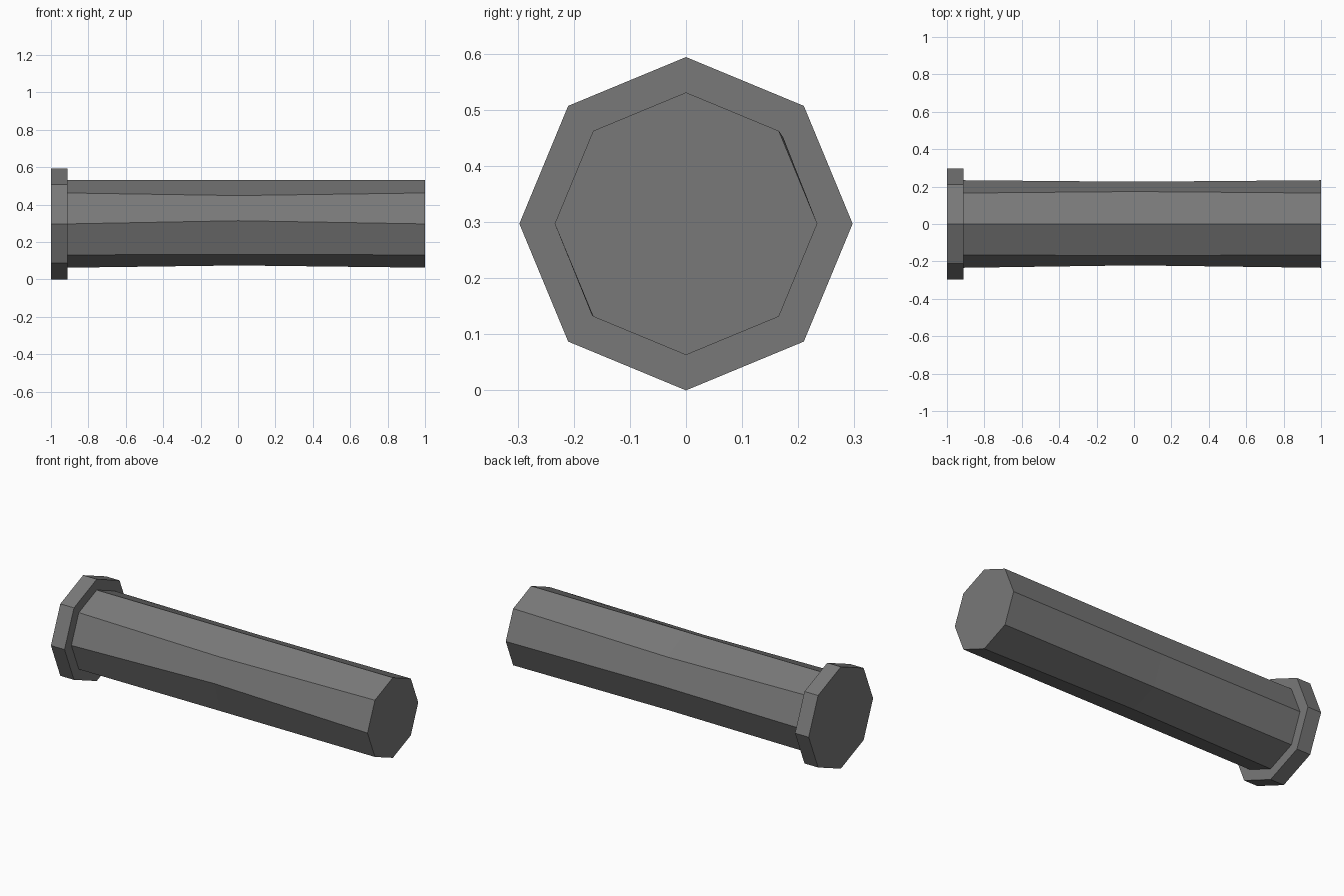
import bpy, bmesh, math

if "Cube" in bpy.data.objects:
    bpy.data.objects.remove(bpy.data.objects["Cube"])

RADIUS = 0.297      # collar radius, also the height of the axis
SHAFT_R = 0.234
COLLAR_X = -0.912

steel = bpy.data.materials.new("dark_grey_metal")
steel.diffuse_color = (0.19, 0.19, 0.19, 1)
steel.use_nodes = True
steel.node_tree.nodes["Principled BSDF"].inputs["Base Color"].default_value = steel.diffuse_color


def octagon(x, r, offsets=None):
    """Octagon across the x axis, corners starting at +y, turning towards +z."""
    pts = []
    for i in range(8):
        a = i * math.pi / 4
        dy, dz = (offsets or {}).get(i, (0, 0))
        pts.append((x, r * math.cos(a) + dy, RADIUS + r * math.sin(a) + dz))
    return pts


def loft(name, rings, cap_start=True):
    bm = bmesh.new()
    loops = [[bm.verts.new(p) for p in ring] for ring in rings]
    for a, b in zip(loops, loops[1:]):
        for i in range(8):
            j = (i + 1) % 8
            bm.faces.new((a[i], a[j], b[j], b[i]))
    if cap_start:
        bm.faces.new(loops[0])
    bm.faces.new(loops[-1])
    bmesh.ops.recalc_face_normals(bm, faces=bm.faces)
    mesh = bpy.data.meshes.new(name)
    bm.to_mesh(mesh)
    bm.free()
    mesh.materials.append(steel)
    obj = bpy.data.objects.new(name, mesh)
    bpy.context.collection.objects.link(obj)
    return obj


# Wide end collar
loft("collar", [octagon(-1, RADIUS), octagon(COLLAR_X, RADIUS)])

# Shaft with a slightly worn, uneven middle
wear = {0: (-0.008, 0.004), 1: (0.008, -0.012), 3: (-0.003, -0.014),
        4: (0.013, 0.017), 5: (-0.002, 0.002), 6: (0, 0.012), 7: (-0.004, 0.004)}
loft("shaft", [octagon(COLLAR_X, SHAFT_R),
               octagon(0.0, SHAFT_R, wear),
               octagon(1, SHAFT_R)], cap_start=False)
